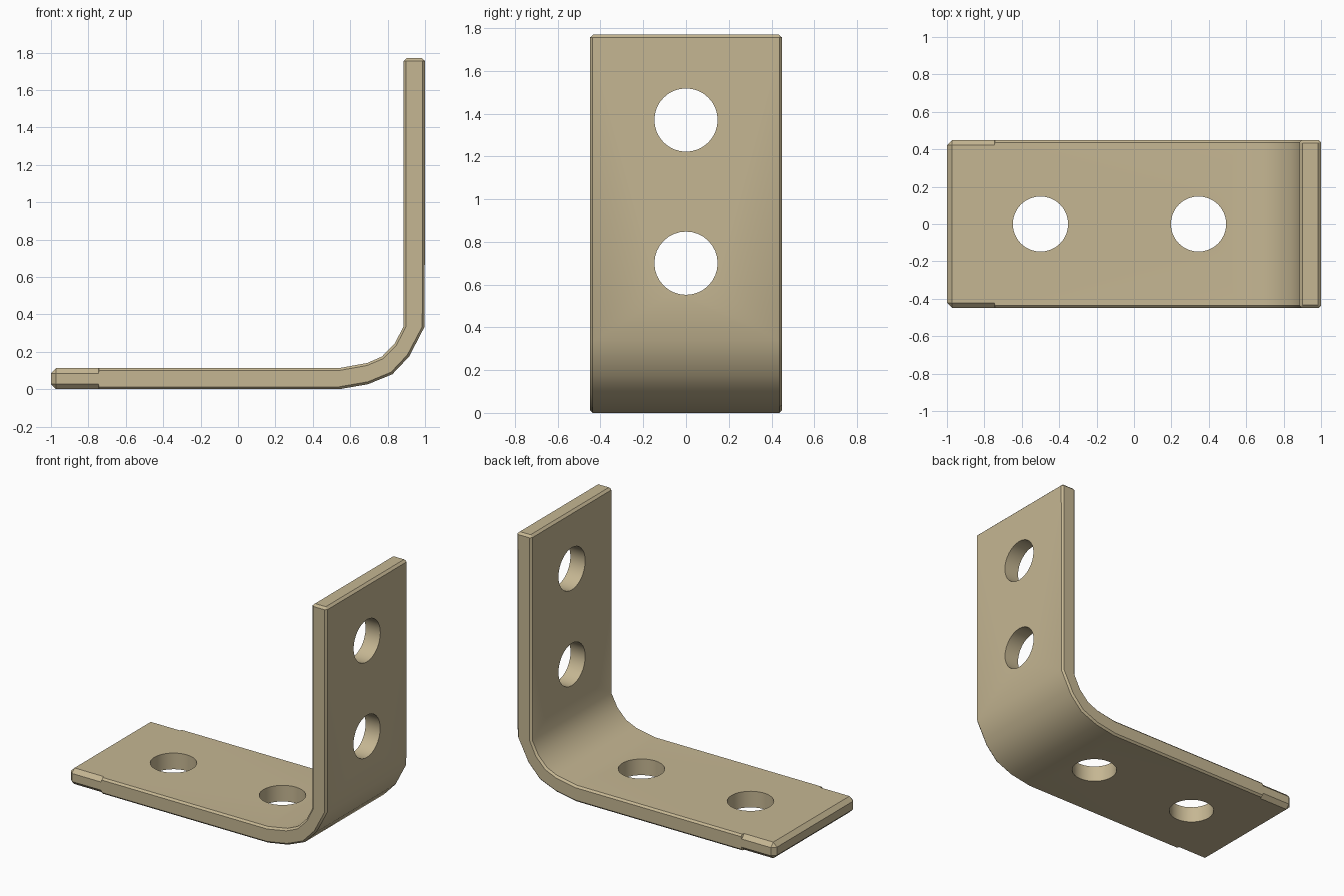
import bpy, bmesh, math
from mathutils import Vector

if "Cube" in bpy.data.objects:
    bpy.data.objects.remove(bpy.data.objects["Cube"])

HALF = 0.45      # half width of the strip
BIG, SMALL = 0.028, 0.013

# Stations along the bent strip: outer (x, z), inner (x, z), chamfer, end inset
stations = [
    ((-1.0, 0), (-1.0, 0.113), 0, BIG),
    ((-0.972, 0), (-0.972, 0.113), BIG, 0),
    ((-0.747, 0), (-0.747, 0.113), BIG, 0),
    ((-0.742, 0), (-0.742, 0.113), SMALL, 0),
    ((0.54, 0), (0.54, 0.113), SMALL, 0),
    ((0.695, 0.027), (0.69, 0.14), SMALL, 0),
    ((0.825, 0.08), (0.77, 0.175), SMALL, 0),
    ((0.915, 0.175), (0.838, 0.245), SMALL, 0),
    ((0.998, 0.335), (0.885, 0.335), SMALL, 0),
    ((1.0, 1.755), (0.885, 1.755), SMALL, 0),
    ((1.0, 1.77), (0.885, 1.77), 0, 0.016),
]


def ring(bm, outer, inner, c, inset):
    """Chamfered rectangular section across the strip."""
    o, i = Vector((outer[0], 0, outer[1])), Vector((inner[0], 0, inner[1]))
    n, t = (i - o).normalized(), (i - o).length
    h, lo, hi = HALF - inset, inset, t - inset
    pts = [(-h + c, lo), (h - c, lo), (h, lo + c), (h, hi - c),
           (h - c, hi), (-h + c, hi), (-h, hi - c), (-h, lo + c)]
    return [bm.verts.new(o + n * d + Vector((0, y, 0))) for y, d in pts]


# Bent strip
bm = bmesh.new()
rings = [ring(bm, *s) for s in stations]
for a, b in zip(rings, rings[1:]):
    for k in range(8):
        m = (k + 1) % 8
        bm.faces.new((a[k], a[m], b[m], b[k]))
bm.faces.new(rings[0])
bm.faces.new(rings[-1])
bmesh.ops.remove_doubles(bm, verts=bm.verts, dist=1e-5)
bmesh.ops.recalc_face_normals(bm, faces=bm.faces)
mesh = bpy.data.meshes.new("angle_bracket")
bm.to_mesh(mesh)
bm.free()
bracket = bpy.data.objects.new("angle_bracket", mesh)
bpy.context.collection.objects.link(bracket)

# Screw holes: two in each leg
holes = [((-0.5, 0, 0.05), 0), ((0.345, 0, 0.05), 0),
         ((0.94, 0, 0.70), math.pi / 2), ((0.94, 0, 1.37), math.pi / 2)]
for loc, tilt in holes:
    bpy.ops.mesh.primitive_cylinder_add(vertices=32, radius=0.148, depth=0.4,
                                        location=loc, rotation=(0, tilt, 0))
    cutter = bpy.context.object
    cutter.name = "hole_cutter"
    cutter.hide_render = True
    bpy.ops.object.select_all(action='DESELECT')
    bracket.select_set(True)
    bpy.context.view_layer.objects.active = bracket
    mod = bracket.modifiers.new("hole", 'BOOLEAN')
    mod.operation, mod.solver, mod.object = 'DIFFERENCE', 'EXACT', cutter
    bpy.ops.object.modifier_apply(modifier=mod.name)
    bpy.data.objects.remove(cutter, do_unlink=True)

# Smooth bend and holes, crisp chamfers
bpy.ops.object.shade_smooth_by_angle(angle=math.radians(32))

# Brass-like colour
mat = bpy.data.materials.new("tan_metal")
mat.diffuse_color = (0.56, 0.47, 0.29, 1)
mat.use_nodes = True
mat.node_tree.nodes["Principled BSDF"].inputs["Base Color"].default_value = mat.diffuse_color
bracket.data.materials.clear()
bracket.data.materials.append(mat)
